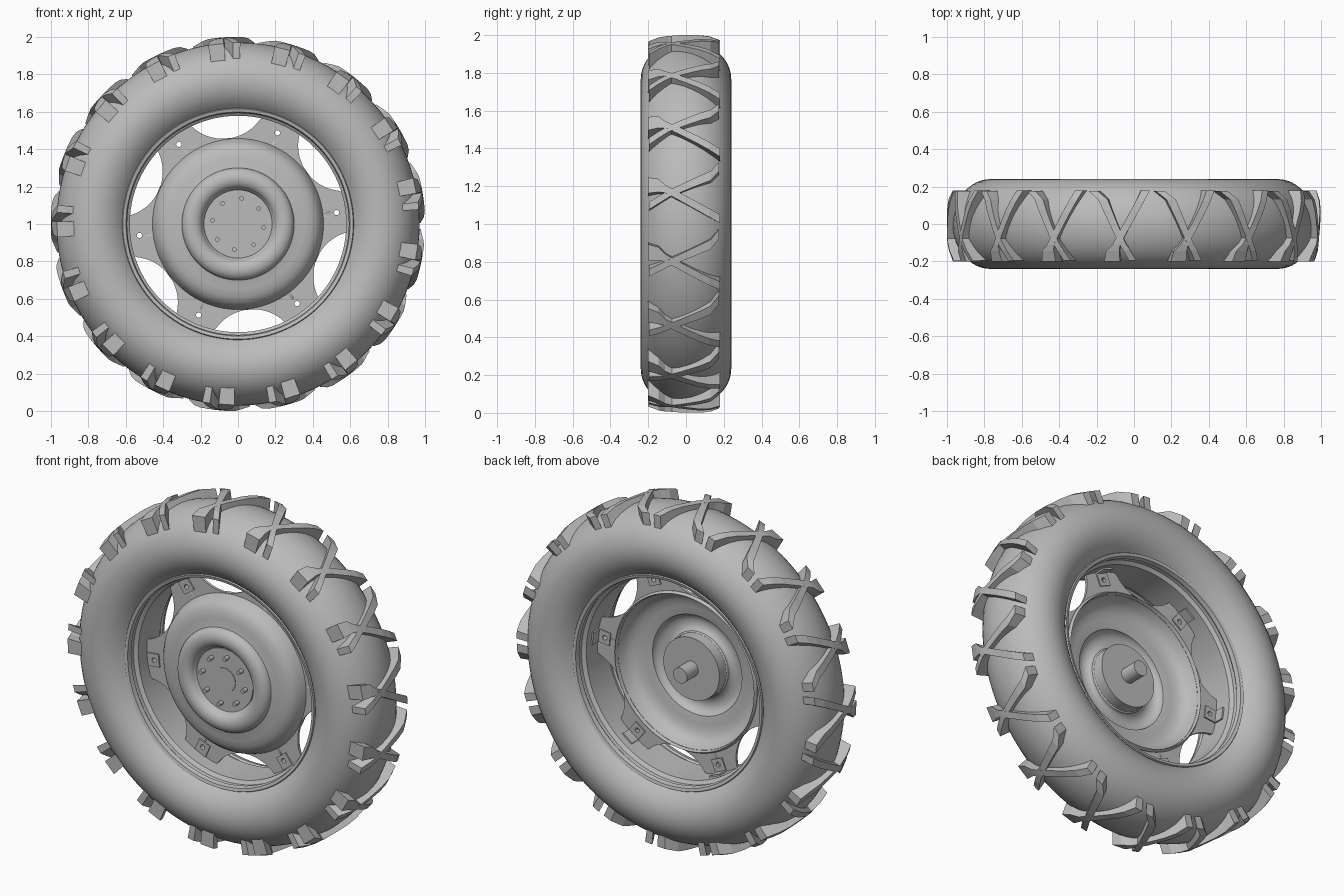
import bpy, bmesh, math
from math import sin, cos, pi, sqrt, radians
from mathutils import Matrix, Vector

if "Cube" in bpy.data.objects:
    bpy.data.objects.remove(bpy.data.objects["Cube"])

HUB_Z = 1.0
grey = bpy.data.materials.new("plain_grey")
grey.use_nodes = True
colour = (0.5, 0.5, 0.5, 1)
grey.diffuse_color = colour
grey.node_tree.nodes["Principled BSDF"].inputs["Base Color"].default_value = colour


def finish(name, bm, smooth=True):
    bmesh.ops.remove_doubles(bm, verts=bm.verts, dist=0.00005)
    bmesh.ops.recalc_face_normals(bm, faces=bm.faces)
    me = bpy.data.meshes.new(name)
    bm.to_mesh(me)
    bm.free()
    me.materials.append(grey)
    ob = bpy.data.objects.new(name, me)
    bpy.context.collection.objects.link(ob)
    bpy.ops.object.select_all(action="DESELECT")
    ob.select_set(True)
    bpy.context.view_layer.objects.active = ob
    if smooth:
        bpy.ops.object.shade_smooth_by_angle(angle=radians(32))
    return ob


def polar(r, angle, y):
    return Vector((r * cos(angle), y, HUB_Z + r * sin(angle)))


def ring_mesh(bm, section, steps):
    """Sweep a closed (y, r) section round the axle; r may depend on angle."""
    loops = []
    for i in range(steps):
        a = 2 * pi * i / steps
        loops.append([bm.verts.new(polar(r(a) if callable(r) else r, a, y))
                      for y, r in section])
    n = len(section)
    for i in range(steps):
        p, q = loops[i], loops[(i + 1) % steps]
        for j in range(n):
            k = (j + 1) % n
            bm.faces.new((p[j], p[k], q[k], q[j]))


def lathe(name, section, steps=72):
    bm = bmesh.new()
    ring_mesh(bm, section, steps)
    return finish(name, bm)


def add_rod(bm, r, y0, y1, radius=0, angle=0, sides=16):
    """Closed cylinder parallel to the axle."""
    spot = polar(radius, angle, (y0 + y1) / 2)
    bmesh.ops.create_cone(bm, cap_ends=True, segments=sides, radius1=r, radius2=r,
                          depth=abs(y1 - y0),
                          matrix=Matrix.Translation(spot) @ Matrix.Rotation(pi / 2, 4, "X"))


def add_box(bm, radius, angle, y, size):
    """Box with size (radial, axial, tangential)."""
    m = (Matrix.Translation(polar(radius, angle, y)) @ Matrix.Rotation(-angle, 4, "Y")
         @ Matrix.Diagonal((*size, 1)))
    bmesh.ops.create_cube(bm, size=1, matrix=m)


# Tyre: an oval section, open at the bead
MID_R, HALF_W, HALF_H = 0.765, 0.24, 0.205
bead = radians(-47)
arc = [bead + (pi - 2 * bead) * i / 36 for i in range(37)]
lathe("tyre", [(HALF_W * cos(a), MID_R + HALF_H * sin(a)) for a in arc], 96)


# Tread lugs: two crossing bars, repeated round the tyre
def tyre_r(y):
    return MID_R + HALF_H * sqrt(max(0, 1 - (y / HALF_W) ** 2))


def lug_top(y):
    y = abs(y)
    return 1.0 - 0.12 * max(0, y - 0.07) - 0.25 * max(0, y - 0.13)


def add_bar(bm, path, angle):
    """Bar along (y, tangent, tangential width) points, hugging the tyre."""
    stations = []
    for p, q in zip(path, path[1:]):
        steps = max(1, round(abs(q[0] - p[0]) / 0.06))
        stations += [[u + (v - u) * i / steps for u, v in zip(p, q)] for i in range(steps)]
    stations.append(path[-1])
    rows = []
    for y, t, w in stations:
        low, high = tyre_r(y) - 0.03, lug_top(y)
        rows.append([bm.verts.new(polar(r, angle + (t + s * w / 2) / 0.97, y))
                     for r, s in ((low, -1), (high, -1), (high, 1), (low, 1))])
    for p, q in zip(rows, rows[1:]):
        for j in range(4):
            k = (j + 1) % 4
            bm.faces.new((p[j], p[k], q[k], q[j]))
    bm.faces.new(rows[0])
    bm.faces.new(rows[-1])


LUGS = 17
long_bar = [(0.18, -0.13, 0.045), (-0.11, 0.025, 0.04), (-0.145, 0.045, 0.07), (-0.2, 0.05, 0.085)]
bent_bar = [(0.175, 0.15, 0.05), (0.13, 0.095, 0.05), (-0.09, 0.0, 0.036), (-0.195, -0.06, 0.04)]
bm = bmesh.new()
for i in range(LUGS):
    a = radians(94) + 2 * pi * i / LUGS
    add_bar(bm, long_bar, a)
    add_bar(bm, bent_bar, a)
finish("tread_lugs", bm, smooth=False)

# Rim: stepped band inside the tyre
half = [(0.175, 0.615), (0.17, 0.598), (0.145, 0.592), (0.135, 0.6), (0.115, 0.598), (0.1, 0.578)]
inner = half + [(-y, r) for y, r in reversed(half)]
lathe("rim", inner + [(-0.15, 0.63), (0.15, 0.63)], 96)

# Dished wheel centre with a raised round ridge
front = [(-0.11, 0.175)]
front += [(-0.12 - 0.045 * sin(a), 0.245 + 0.055 * cos(a))
          for a in [pi * (1 - i / 10) for i in range(11)]]
front += [(-0.117, 0.31), (-0.114, 0.35), (-0.106, 0.39), (-0.09, 0.42),
          (-0.065, 0.44), (-0.02, 0.457), (0.0, 0.462)]
back = [(y + 0.016, r - 0.01) for y, r in reversed(front)]
lathe("wheel_dish", front + back)

# Hub, studs and axle
bm = bmesh.new()
add_rod(bm, 0.182, -0.122, -0.05, sides=48)
add_rod(bm, 0.07, -0.125, -0.12, sides=32)
finish("hub", bm)
bm = bmesh.new()
for i in range(8):
    add_rod(bm, 0.012, -0.155, -0.12, 0.138, radians(82) + i * pi / 4, 12)
finish("hub_studs", bm)
bm = bmesh.new()
add_rod(bm, 0.045, -0.06, 0.055, sides=24)
finish("axle_stub", bm)

# Scalloped mounting plate with six tabs
TABS = 6
tab_angles = [radians(6.6) + i * 2 * pi / TABS for i in range(TABS)]


def plate_edge(a):
    span = 2 * pi / TABS
    off = (a - tab_angles[0]) % span - span / 2
    centre, cut = 0.704, 0.244
    side = centre * abs(sin(off))
    if side >= cut:
        return 0.582
    return min(0.582, centre * cos(off) - sqrt(cut * cut - side * side))


bm = bmesh.new()
ring_mesh(bm, [(-0.02, 0.445), (-0.02, plate_edge), (-0.005, plate_edge), (-0.005, 0.445)], 240)
plate = finish("mounting_plate", bm)

# Square clamp brackets, each with a foot along the rim
bm = bmesh.new()
for a in tab_angles:
    add_box(bm, 0.535, a, -0.013, (0.075, 0.03, 0.075))
clamps = finish("rim_clamps", bm, smooth=False)
bm = bmesh.new()
for a in tab_angles:
    add_box(bm, 0.575, a, 0.02, (0.014, 0.075, 0.075))
finish("clamp_feet", bm, smooth=False)

# Bolt holes through the tabs
bm = bmesh.new()
for a in tab_angles:
    add_rod(bm, 0.014, -0.1, 0.1, 0.53, a)
cutter = finish("hole_cutter", bm)
cutter.hide_render = True
for ob in (plate, clamps):
    mod = ob.modifiers.new("holes", "BOOLEAN")
    mod.operation = "DIFFERENCE"
    mod.object = cutter
    bpy.context.view_layer.objects.active = ob
    bpy.ops.object.modifier_apply(modifier=mod.name)
bpy.data.objects.remove(cutter)
